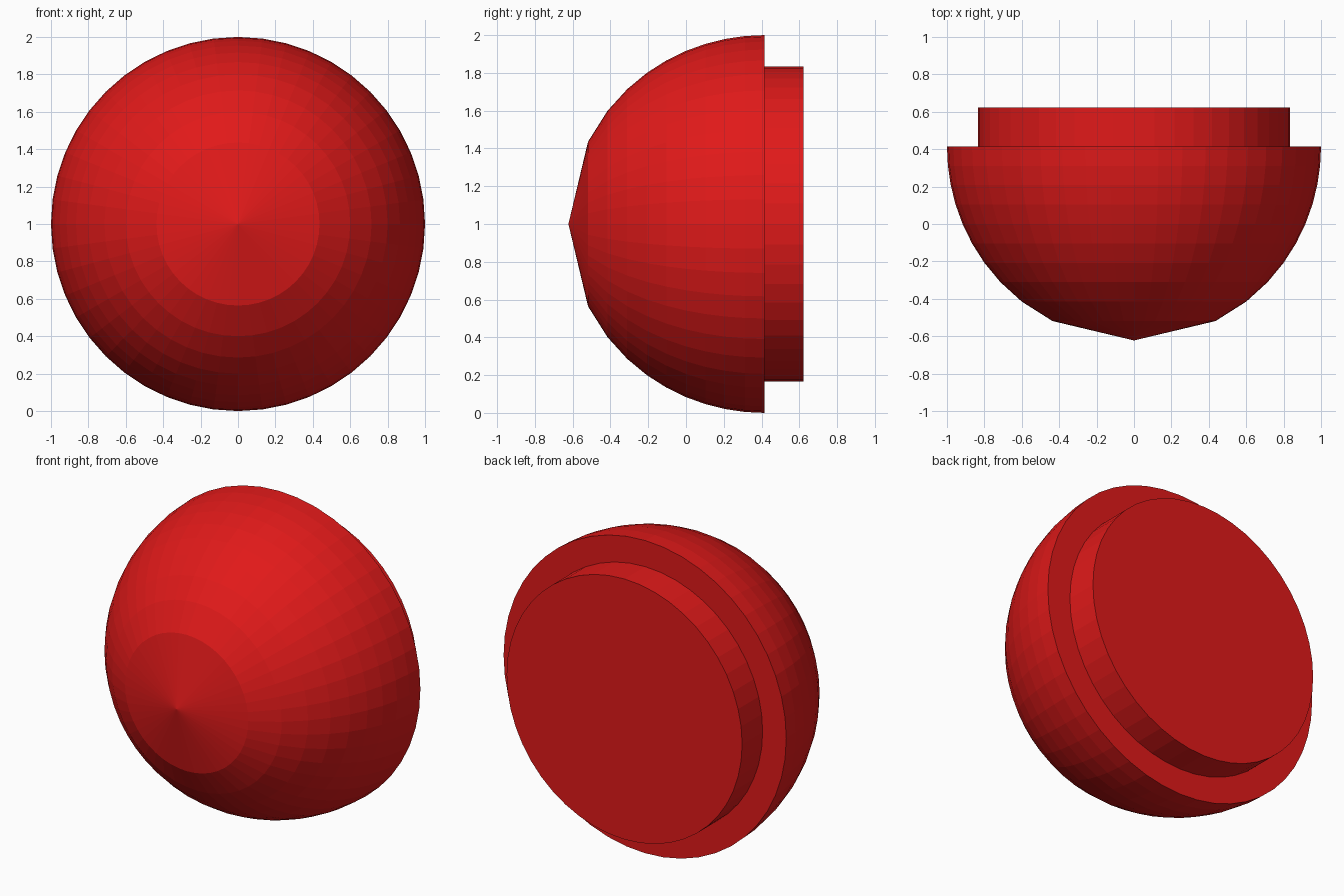
import bpy, bmesh, math

if "Cube" in bpy.data.objects:
    bpy.data.objects.remove(bpy.data.objects["Cube"])

SIDES = 48
RINGS = 10
DOME_DEPTH = 1.0375
FRONT, RIM, BACK = -0.6225, 0.415, 0.6225
COLLAR_R = 0.833

red = bpy.data.materials.new("red")
red.diffuse_color = (0.75, 0.01, 0.01, 1)
red.use_nodes = True
red.node_tree.nodes["Principled BSDF"].inputs["Base Color"].default_value = red.diffuse_color


def lathe_y(name, profile, z_center):
    """Revolve (radius, y) points around a horizontal axis along y."""
    bm = bmesh.new()
    rings = []
    for r, y in profile:
        if r < 1e-6:
            rings.append([bm.verts.new((0, y, z_center))] * SIDES)
        else:
            rings.append([bm.verts.new((r * math.sin(a), y, z_center + r * math.cos(a)))
                          for a in (2 * math.pi * i / SIDES for i in range(SIDES))])
    for a, b in zip(rings, rings[1:]):
        for i in range(SIDES):
            j = (i + 1) % SIDES
            corners = list(dict.fromkeys((a[i], a[j], b[j], b[i])))
            bm.faces.new(corners)
    bm.faces.new(rings[-1])
    bmesh.ops.recalc_face_normals(bm, faces=bm.faces[:])
    mesh = bpy.data.meshes.new(name)
    bm.to_mesh(mesh)
    bm.free()
    mesh.materials.append(red)
    obj = bpy.data.objects.new(name, mesh)
    bpy.context.collection.objects.link(obj)
    return obj


# Dome: rings evenly spaced in depth, so the tip ends in a shallow cone
profile = [(math.sqrt(1 - (1 - k / RINGS) ** 2), FRONT + DOME_DEPTH * k / RINGS)
           for k in range(RINGS + 1)]
# Flat step at the rim, then the narrower collar with a closed back
profile += [(COLLAR_R, RIM), (COLLAR_R, BACK)]

lathe_y("domed_cap_with_collar", profile, 1.0)
